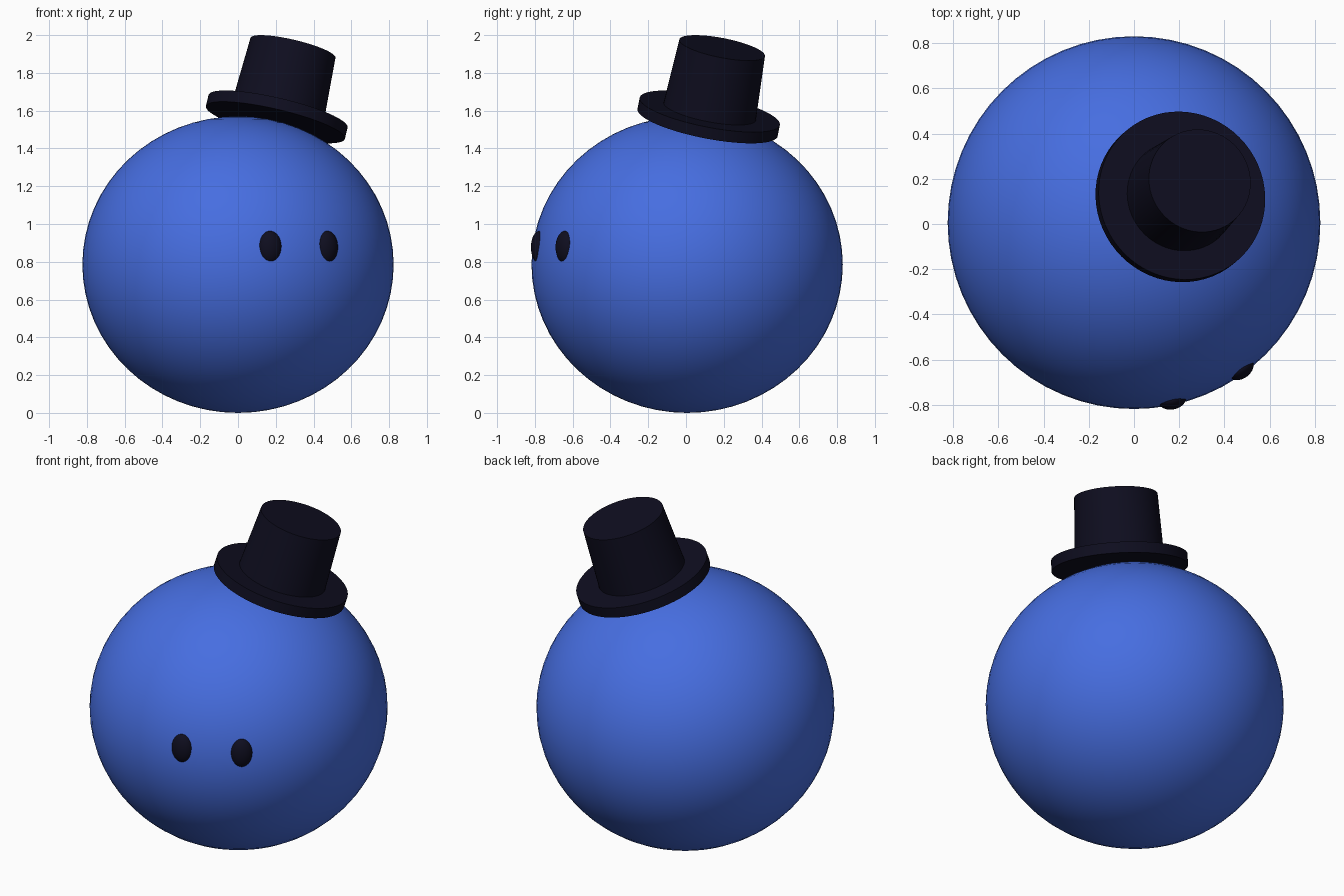
import bpy, math
from mathutils import Vector

if "Cube" in bpy.data.objects:
    bpy.data.objects.remove(bpy.data.objects["Cube"])


def material(name, rgb):
    m = bpy.data.materials.new(name)
    m.diffuse_color = (*rgb, 1)
    m.use_nodes = True
    m.node_tree.nodes["Principled BSDF"].inputs["Base Color"].default_value = m.diffuse_color
    return m


blue = material("body blue", (0.062, 0.155, 0.75))
dark = material("dark navy", (0.0045, 0.0042, 0.014))


def finish(name, mat):
    ob = bpy.context.object
    ob.name = name
    ob.data.materials.append(mat)
    bpy.ops.object.shade_smooth_by_angle(angle=math.radians(35))
    return ob


def ball(name, loc, scale, mat, turn=0):
    bpy.ops.mesh.primitive_uv_sphere_add(segments=64, ring_count=32, radius=1,
                                         location=loc, rotation=(0, 0, turn))
    bpy.context.object.scale = scale
    bpy.ops.object.transform_apply(location=False, rotation=False, scale=True)
    return finish(name, mat)


# Round, slightly squashed body
CY = 0.006
ball("body", (0, CY, 0.785), (0.824, 0.824, 0.785), blue)

# Two oval eyes, looking a little to the right
for side, deg in (("left", 12.2), ("right", 36.2)):
    a = math.radians(deg)
    ball(side + "_eye", (0.80 * math.sin(a), CY - 0.80 * math.cos(a), 0.877),
         (0.062, 0.044, 0.086), dark, a)

# Tilted top hat: brim and tapered crown share one axis
axis = Vector((0.235, 0.195, 1)).normalized()
brim_mid = Vector((0.205, 0.12, 1.567))
tilt = axis.to_track_quat('Z', 'Y').to_euler()


def hat_part(name, r1, r2, low, high):
    bpy.ops.mesh.primitive_cone_add(vertices=64, radius1=r1, radius2=r2, depth=high - low,
                                    location=brim_mid + axis * (low + high) / 2, rotation=tilt)
    return finish(name, dark)


hat_part("hat_brim", 0.378, 0.378, -0.031, 0.031)
hat_part("hat_crown", 0.25, 0.231, 0.0, 0.382)
